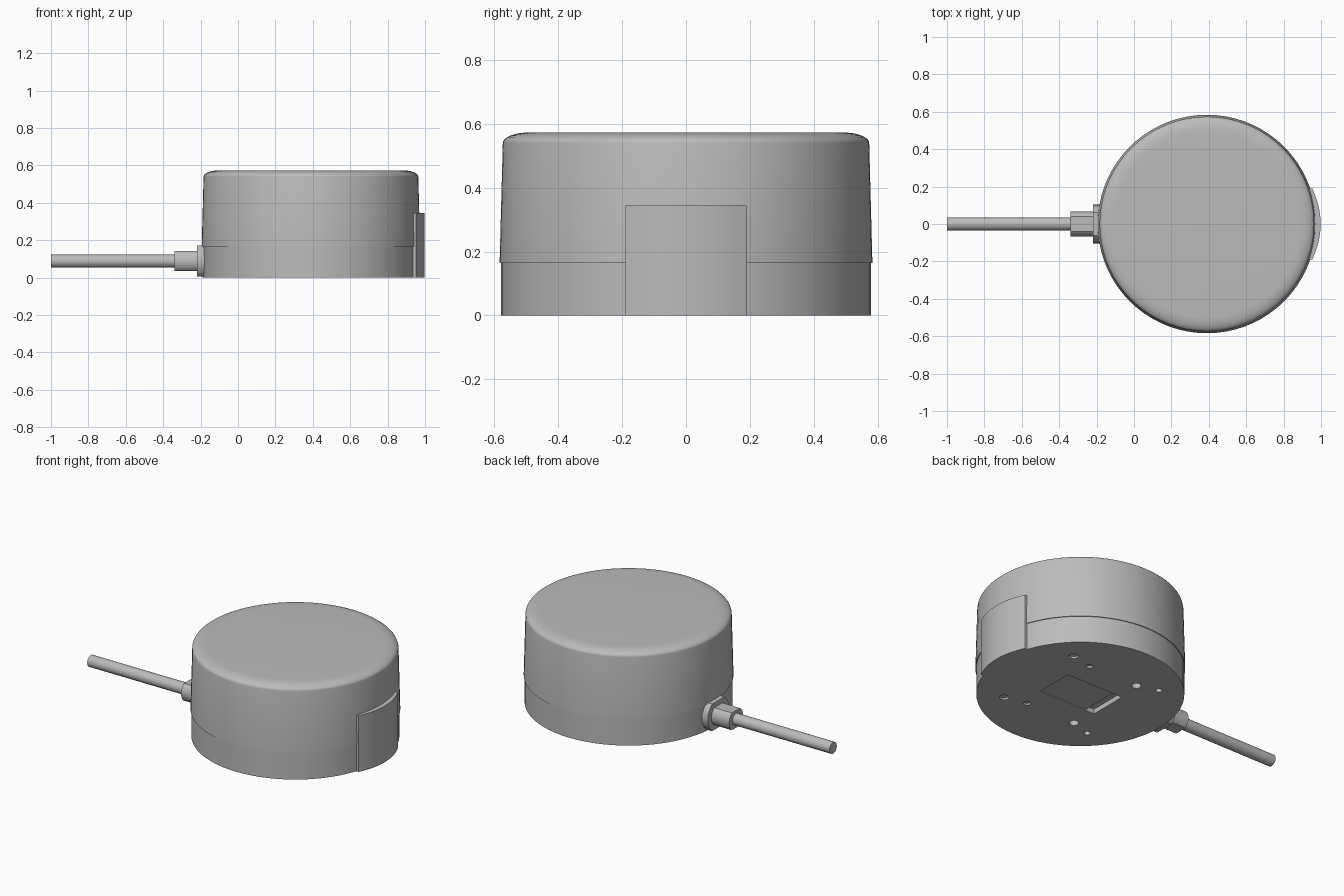
import bpy, bmesh, math
from mathutils import Vector

cube = bpy.data.objects.get("Cube")
if cube:
    bpy.data.objects.remove(cube, do_unlink=True)

CX = 0.39          # axis of the round housing
CABLE_Z = 0.088

grey = bpy.data.materials.new("plain grey")
grey.use_nodes = True
grey.diffuse_color = (0.5, 0.5, 0.5, 1)
grey.node_tree.nodes["Principled BSDF"].inputs["Base Color"].default_value = (0.5, 0.5, 0.5, 1)


def finish(name, bm, smooth=True):
    bmesh.ops.recalc_face_normals(bm, faces=bm.faces)
    mesh = bpy.data.meshes.new(name)
    bm.to_mesh(mesh)
    bm.free()
    mesh.materials.append(grey)
    obj = bpy.data.objects.new(name, mesh)
    bpy.context.collection.objects.link(obj)
    if smooth:
        shade(obj)
    return obj


def shade(obj):
    bpy.ops.object.select_all(action='DESELECT')
    obj.select_set(True)
    bpy.context.view_layer.objects.active = obj
    bpy.ops.object.shade_smooth_by_angle(angle=math.radians(30))


def lathe(name, profile, steps=72):
    """Spin an (r, z) profile around the housing axis."""
    bm = bmesh.new()
    verts = [bm.verts.new((CX + r, 0, z)) for r, z in profile]
    edges = [bm.edges.new(pair) for pair in zip(verts, verts[1:])]
    bmesh.ops.spin(bm, geom=verts + edges, cent=(CX, 0, 0), axis=(0, 0, 1),
                   angle=math.tau, steps=steps)
    bmesh.ops.remove_doubles(bm, verts=bm.verts, dist=0.0002)
    return finish(name, bm)


def prism(name, points, direction, smooth=True):
    """Extrude a closed outline along a direction."""
    bm = bmesh.new()
    face = bm.faces.new([bm.verts.new(p) for p in points])
    moved = bmesh.ops.extrude_face_region(bm, geom=[face])["geom"]
    bmesh.ops.translate(bm, vec=Vector(direction),
                        verts=[v for v in moved if isinstance(v, bmesh.types.BMVert)])
    return finish(name, bm, smooth)


def disc(x, radius, half_height):
    """Circle facing x, cut flat above and below."""
    angles = [math.tau * i / 40 for i in range(40)]
    return [(x, radius * math.cos(a),
             CABLE_Z + max(-half_height, min(half_height, radius * math.sin(a))))
            for a in angles]


def cut(target, cutter):
    cutter.hide_render = True
    mod = target.modifiers.new("cut", 'BOOLEAN')
    mod.operation = 'DIFFERENCE'
    mod.solver = 'EXACT'
    mod.object = cutter
    bpy.context.view_layer.objects.active = target
    bpy.ops.object.modifier_apply(modifier=mod.name)
    bpy.data.objects.remove(cutter, do_unlink=True)


def cut_box(target, x0, x1, half_y, depth):
    corners = [(x0, -half_y, -0.02), (x1, -half_y, -0.02),
               (x1, half_y, -0.02), (x0, half_y, -0.02)]
    cut(target, prism("box_cutter", corners, (0, 0, depth + 0.02), False))


def cut_hole(target, x, y, radius, depth):
    ring = [(x + radius * math.cos(math.tau * i / 20),
             y + radius * math.sin(math.tau * i / 20), -0.02) for i in range(20)]
    cut(target, prism("hole_cutter", ring, (0, 0, depth + 0.02), False))


# Base with recessed underside, slot and mounting holes
base = lathe("base", [(0, 0), (0.579, 0), (0.579, 0.165), (0, 0.165)])
cut_box(base, CX - 0.14, CX + 0.19, 0.12, 0.006)
cut_box(base, CX - 0.2, CX - 0.14, 0.12, 0.03)
for side in (-1, 1):
    cut_hole(base, 0.21, side * 0.27, 0.027, 0.08)
    cut_hole(base, 0.08, side * 0.31, 0.018, 0.08)
    cut_hole(base, 0.69, side * 0.3, 0.027, 0.012)
    cut_hole(base, 0.55, side * 0.27, 0.02, 0.012)
shade(base)

# Cover with a gentle taper and rounded shoulder
shoulder = [(0.495 + 0.079 * math.cos(a), 0.54 + 0.033 * math.sin(a))
            for a in (math.pi / 2 * i / 8 for i in range(9))]
lathe("cover", [(0.57, 0.165), (0.584, 0.165)] + shoulder + [(0, 0.573)])

# Bulged tab on the side opposite the cable
bulge = []
for i in range(17):
    t = -1 + i / 8
    bulge.append((0.998 - 0.045 * t * t, 0.19 * t, 0))
tab = prism("side_tab", bulge + [(0.9, 0.19, 0), (0.9, -0.19, 0)], (0, 0, 0.345))

# Cable outlet: flange, sleeve and cable
prism("cable_flange", disc(-0.22, 0.103, 0.083), (0.06, 0, 0))
prism("cable_sleeve", disc(-0.34, 0.067, 0.053), (0.16, 0, 0))
prism("cable", disc(-1.0, 0.035, 0.035), (0.7, 0, 0))
